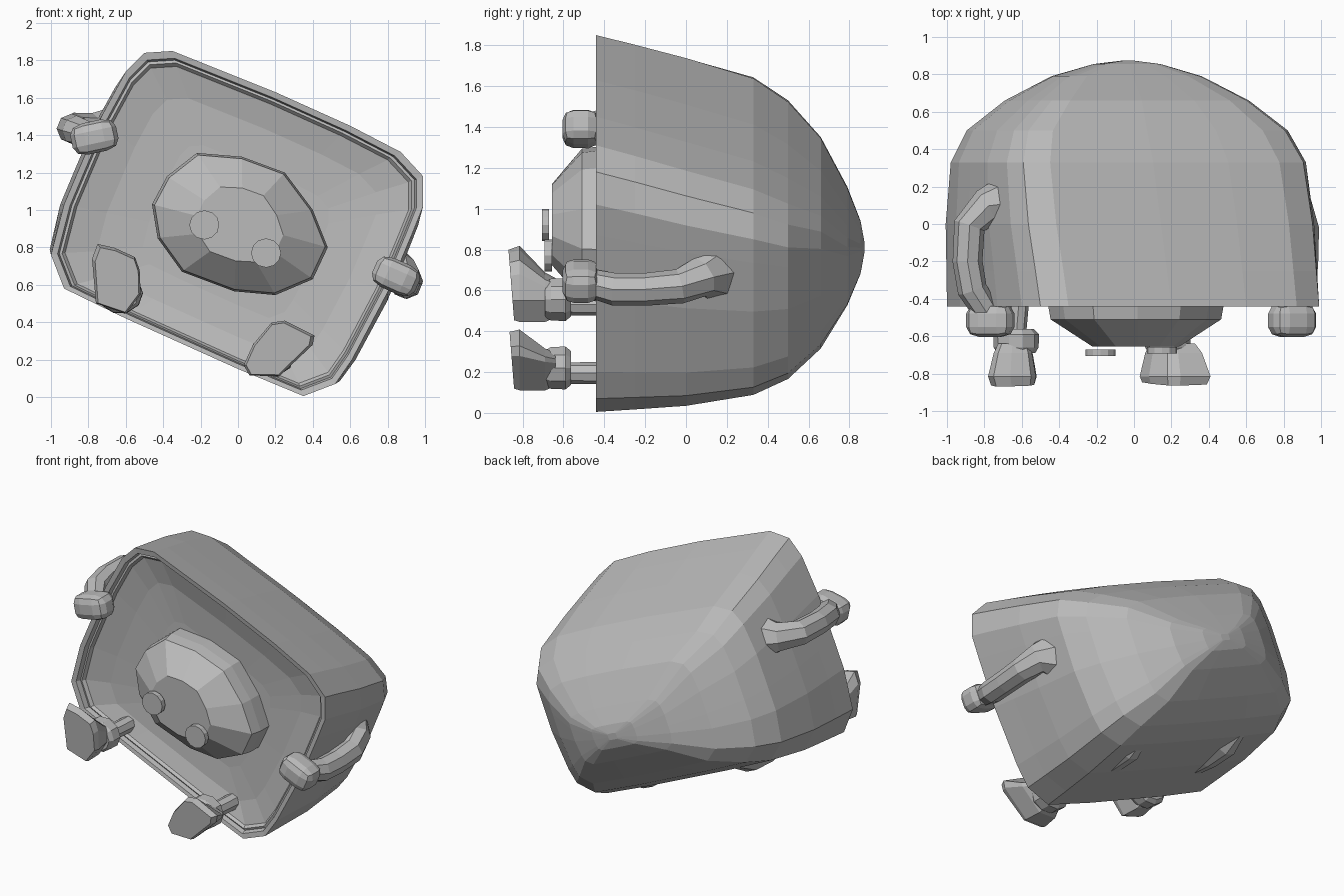
import bpy, bmesh
from math import cos, sin, pi, radians
from mathutils import Vector, Matrix

cube = bpy.data.objects.get("Cube")
if cube:
    bpy.data.objects.remove(cube)

grey = bpy.data.materials.new("plain_grey")
grey.use_nodes = True
COL = (0.5, 0.5, 0.5, 1)
grey.diffuse_color = COL
grey.node_tree.nodes["Principled BSDF"].inputs["Base Color"].default_value = COL

# The whole figure leans over about the y axis
TILT = radians(24)
ACROSS = Vector((cos(TILT), 0, -sin(TILT)))
UP = Vector((sin(TILT), 0, cos(TILT)))


def finish(name, bm):
    bmesh.ops.recalc_face_normals(bm, faces=bm.faces)
    me = bpy.data.meshes.new(name)
    bm.to_mesh(me)
    bm.free()
    me.materials.append(grey)
    ob = bpy.data.objects.new(name, me)
    bpy.context.collection.objects.link(ob)
    return ob


def loft(name, rings):
    """Skin a list of equally sized point rings and cap both ends."""
    bm = bmesh.new()
    vs = [[bm.verts.new(p) for p in r] for r in rings]
    n = len(rings[0])
    for a, b in zip(vs, vs[1:]):
        for i in range(n):
            j = (i + 1) % n
            bm.faces.new((a[i], a[j], b[j], b[i]))
    bm.faces.new(vs[0])
    bm.faces.new(vs[-1])
    return finish(name, bm)


def outline_ring(pts, c, y, s_across, s_up, shift=0):
    """Outline placed at depth y, scaled and shifted along the leaning axes."""
    centre = Vector((c[0], y, c[1]))
    ring = []
    for x, z in pts:
        d = Vector((x - c[0], 0, z - c[1]))
        ring.append(centre + ACROSS * d.dot(ACROSS) * s_across
                    + UP * (d.dot(UP) * s_up + shift))
    return ring


def tube(name, path, radii, n=8):
    """Round tube through the path points."""
    path = [Vector(p) for p in path]
    rings = []
    for i, p in enumerate(path):
        d = (path[min(i + 1, len(path) - 1)] - path[max(i - 1, 0)]).normalized()
        u = d.cross(Vector((0, 0, 1))).normalized()
        v = u.cross(d)
        rings.append([p + (u * cos(2 * pi * k / n) + v * sin(2 * pi * k / n)) * radii[i]
                      for k in range(n)])
    return loft(name, rings)


def ball(name, loc, size, tilt):
    """Boxy rounded lump."""
    bm = bmesh.new()
    bmesh.ops.create_cube(bm, size=2)
    bmesh.ops.bevel(bm, geom=bm.edges[:], offset=.6, segments=2, profile=.5,
                    affect='EDGES')
    m = Matrix.Translation(loc) @ Matrix.Rotation(tilt, 4, 'Y') @ Matrix.Diagonal((*size, 1))
    bmesh.ops.transform(bm, matrix=m, verts=bm.verts)
    return finish(name, bm)


# Body: rounded loaf, its roof dropping toward the back, with a shallow hollow front
body_outline = [(-.35, 1.85), (-.5, 1.84), (-.6, 1.74), (-.73, 1.5), (-.85, 1.22),
                (-.93, 1.03), (-1, .76), (-.93, .58), (-.6, .42), (0, .15),
                (.35, .005), (.52, .07), (.61, .2), (.8, .56), (.93, .87),
                (.99, 1.02), (.99, 1.18), (.87, 1.31), (.6, 1.45), (.2, 1.63)]
body_sections = [(.873, .04, .03, -.035), (.855, .2, .11, -.045), (.79, .446, .25, -.055),
                 (.66, .7, .495, -.06), (.5, .92, .653, -.06), (.33, 1.005, .767, -.05),
                 (0, 1.02, .88, -.035), (-.25, 1.008, .95, -.015), (-.44, 1, 1, 0),
                 (-.435, .965, .96, 0), (-.40, .955, .95, 0), (-.405, .94, .935, 0),
                 (-.385, .925, .915, 0), (-.35, .75, .75, 0), (-.335, .5, .5, 0)]
loft("body", [outline_ring(body_outline, (-.02, .84), *s) for s in body_sections])

# Muzzle: bevelled oval block on the front
muzzle_outline = [(-.46, 1.03), (-.38, 1.18), (-.22, 1.305), (.02, 1.285), (.25, 1.2),
                  (.4, 1), (.48, .8), (.4, .63), (.2, .545), (-.02, .565),
                  (-.3, .67), (-.43, .85)]
muzzle_sections = [(-.32, 1, 1), (-.43, 1, 1), (-.51, .97, .97), (-.655, .49, .55)]
loft("muzzle", [outline_ring(muzzle_outline, (.01, .92), *s) for s in muzzle_sections])

# Discs on the muzzle
for name, x, z, y in (("right_disc", -.18, .92, -.688), ("left_disc", .15, .77, -.675)):
    ring = [(x + .08 * cos(k * pi / 6), z + .078 * sin(k * pi / 6)) for k in range(12)]
    loft(name, [outline_ring(ring, (x, z), y + d, 1, 1) for d in (-.018, .018)])

# Arms: flared at the shoulder, bending forward to a rounded hand
arm_radii = (.16, .1, .085, .08, .08, .07)
arms = {
    "right": [(-.67, .11, 1.4), (-.79, .09, 1.42), (-.88, -.01, 1.435),
              (-.89, -.2, 1.435), (-.865, -.35, 1.425), (-.79, -.47, 1.4)],
    "left": [(.79, .1, .69), (.87, .07, .665), (.905, -.03, .62),
             (.905, -.2, .605), (.895, -.35, .605), (.86, -.47, .635)]}
hands = {"right": (-.768, -.515, 1.39), "left": (.845, -.515, .645)}
for side in arms:
    tube(side + "_arm", arms[side], arm_radii)
    ball(side + "_hand", hands[side], (.125, .09, .085),
         radians(-12) if side == "right" else TILT)

# Legs: thin shin swelling at the hip, cuff, and a flared foot with its sole forward
soles = {
    "right": [(-.78, .74), (-.75, .82), (-.66, .8), (-.55, .75), (-.525, .68),
              (-.52, .55), (-.6, .445), (-.76, .5)],
    "left": [(.03, .17), (.08, .28), (.18, .4), (.25, .41), (.41, .33),
             (.4, .28), (.22, .11), (.06, .115)]}
ankles = {"right": (-.63, .555), "left": (.18, .22)}
for side, (ax, az) in ankles.items():
    sole = soles[side]
    heel = [(ax + (x - ax) * .8, az + (z - az) * (.5 if z > az else 1)) for x, z in sole]
    front = outline_ring(sole, (ax, az), -.85, .9, .93)
    for p in front:
        p.y -= (p.z - az) * .08
    loft(side + "_foot", [front,
                          outline_ring(sole, (ax, az), -.815, 1, .99),
                          outline_ring(heel, (ax, az), -.69, 1, 1),
                          outline_ring(heel, (ax, az), -.64, .8, .8)])
    cuff = [(ax + .12 * cos(k * pi / 5), az + .108 * sin(k * pi / 5)) for k in range(10)]
    loft(side + "_cuff", [outline_ring(cuff, (ax, az), y, s, s) for y, s in
                          ((-.69, .85), (-.66, 1), (-.59, 1.02), (-.562, .8))])
    tube(side + "_leg", [(ax, -.6, az - .025), (ax + .02, -.35, az - .025),
                         (ax + .02, 0, az - .01), (ax + .02, .18, az), (ax + .02, .33, az + .03)],
         (.052, .055, .1, .1, .05))
